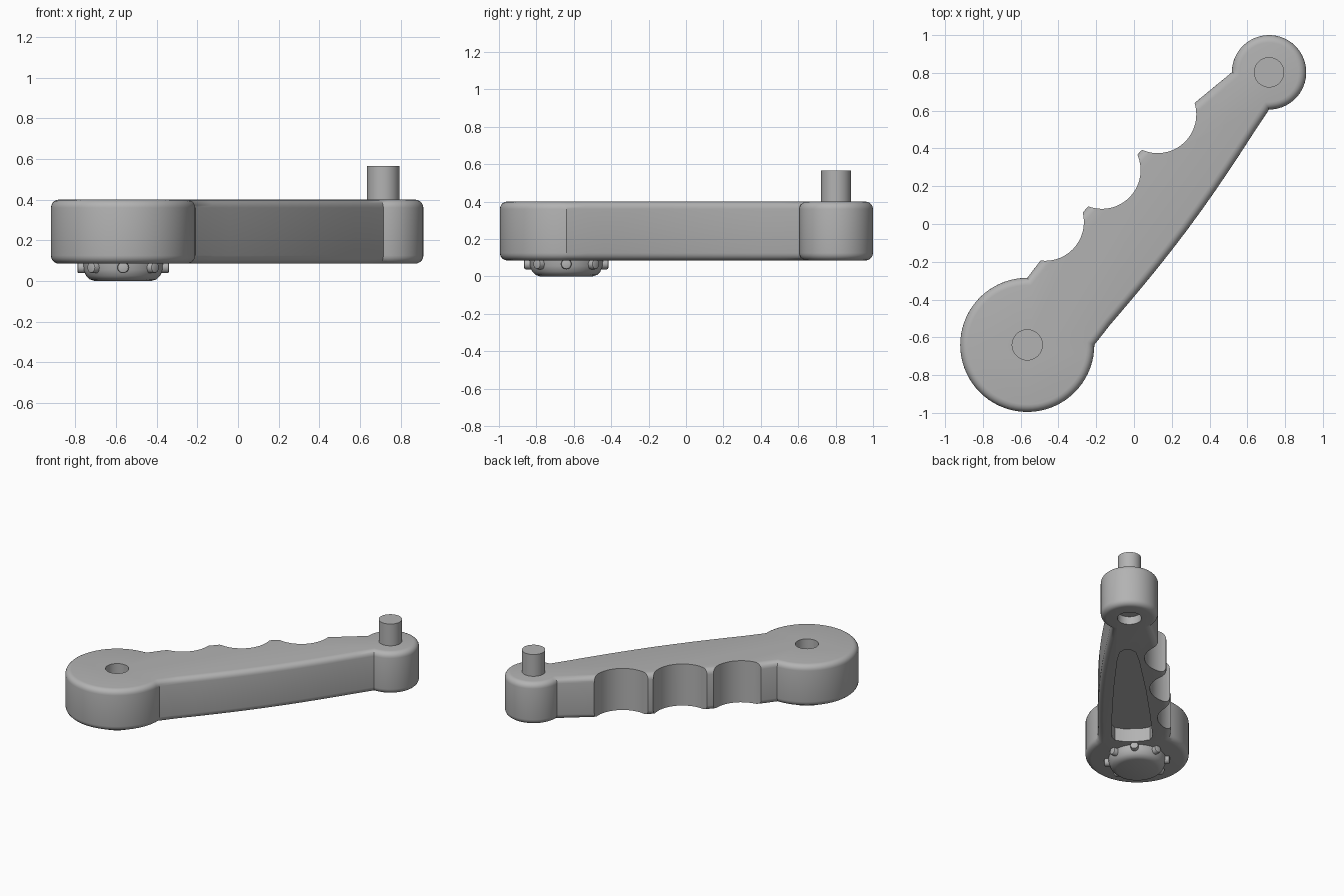
import bpy, bmesh, math
from mathutils import Vector, Matrix

if "Cube" in bpy.data.objects:
    bpy.data.objects.remove(bpy.data.objects["Cube"], do_unlink=True)

BIG, BIG_R = Vector((-0.565, -0.64)), 0.355
SMALL, SMALL_R = Vector((0.715, 0.803)), 0.197
BOTTOM, TOP = 0.085, 0.40

grey = bpy.data.materials.new("plain grey")
grey.use_nodes = True
grey.diffuse_color = (0.45, 0.45, 0.45, 1)
grey.node_tree.nodes["Principled BSDF"].inputs["Base Color"].default_value = grey.diffuse_color


def finish(name, bm):
    bmesh.ops.recalc_face_normals(bm, faces=bm.faces)
    mesh = bpy.data.meshes.new(name)
    bm.to_mesh(mesh)
    bm.free()
    mesh.materials.append(grey)
    ob = bpy.data.objects.new(name, mesh)
    bpy.context.collection.objects.link(ob)
    return ob


def activate(ob):
    bpy.ops.object.select_all(action="DESELECT")
    ob.select_set(True)
    bpy.context.view_layer.objects.active = ob


def smooth(ob):
    activate(ob)
    bpy.ops.object.shade_smooth_by_angle(angle=math.radians(32))


def arc(centre, radius, start, end, steps):
    angles = [math.radians(start + (end - start) * i / steps) for i in range(steps + 1)]
    return [centre + radius * Vector((math.cos(a), math.sin(a))) for a in angles]


def prism(bm, outline, z0, z1):
    base = bm.faces.new([bm.verts.new((p[0], p[1], z0)) for p in outline])
    top = bmesh.ops.extrude_face_region(bm, geom=[base])["geom"]
    moved = [v for v in top if isinstance(v, bmesh.types.BMVert)]
    bmesh.ops.translate(bm, verts=moved, vec=(0, 0, z1 - z0))


def cylinder(bm, centre, radius, z0, z1, steps=40):
    prism(bm, arc(Vector(centre), radius, 0, 360, steps)[:-1], z0, z1)


# Handle body: two round ends joined by a slightly bowed grip
p0, p1 = Vector((-0.21, -0.63)), Vector((0.715, 0.61))
bow = Vector((0.8, -0.6)) * 0.036
grip_front = [p0.lerp(p1, t / 12) + bow * math.sin(math.pi * t / 12) for t in range(1, 12)]
grip_back = [Vector(p) for p in ((0.32, 0.64), (0.035, 0.385), (-0.25, 0.085), (-0.5, -0.2))]
outline = arc(BIG, BIG_R, 90, 360, 54) + grip_front + arc(SMALL, SMALL_R, -90, 180, 40) + grip_back
bm = bmesh.new()
prism(bm, outline, BOTTOM, TOP)
rims = [e for e in bm.edges if abs(e.verts[0].co.z - e.verts[1].co.z) < 1e-5]
bmesh.ops.bevel(bm, geom=rims, offset=0.04, segments=5, profile=0.5, affect="EDGES")
body = finish("handle_body", bm)

# Cutters: finger scallops, pin sockets and the tapered underside pocket
cut = bmesh.new()
for centre in ((-0.47, 0.01), (-0.17, 0.285), (0.125, 0.58)):
    cylinder(cut, centre, 0.205, -0.1, 0.6, 48)
cylinder(cut, BIG, 0.08, TOP - 0.16, 0.6)
cylinder(cut, SMALL, 0.083, -0.1, BOTTOM + 0.06)
along = (SMALL - BIG).normalized()
across = Vector((-along.y, along.x))
half = [(0.24, 0.06), (0.26, 0.12), (0.30, 0.14), (0.6, 0.13), (0.95, 0.11),
        (1.35, 0.075), (1.46, 0.055), (1.5, 0.02)]
pocket = [(s, -w) for s, w in half] + [(s, w) for s, w in reversed(half)]
prism(cut, [BIG + along * s + across * (w - 0.025) for s, w in pocket], -0.1, BOTTOM + 0.10)
cutter = finish("body_cutter", cut)
cutter.hide_render = True

mod = body.modifiers.new("cuts", "BOOLEAN")
mod.operation = "DIFFERENCE"
mod.solver = "EXACT"
mod.object = cutter
activate(body)
bpy.ops.object.modifier_apply(modifier=mod.name)
bpy.data.objects.remove(cutter, do_unlink=True)
smooth(body)

# Pin standing on the small end
bm = bmesh.new()
cylinder(bm, SMALL, 0.08, TOP - 0.05, 0.565)
smooth(finish("pin", bm))

# Round knob under the big end
bm = bmesh.new()
profile = [(0, 0), (0.14, 0), (0.165, 0.008), (0.182, 0.025), (0.195, 0.055), (0.198, 0.1), (0, 0.1)]
verts = [bm.verts.new((BIG.x + r, BIG.y, z)) for r, z in profile]
edges = [bm.edges.new(pair) for pair in zip(verts, verts[1:])]
bmesh.ops.spin(bm, geom=verts + edges, cent=(BIG.x, BIG.y, 0), axis=(0, 0, 1),
               angle=math.tau, steps=48)
bmesh.ops.remove_doubles(bm, verts=bm.verts, dist=1e-4)
smooth(finish("knob", bm))

# Ring of eight radial grip studs
bm = bmesh.new()
for i in range(8):
    place = (Matrix.Translation((BIG.x, BIG.y, 0.066)) @ Matrix.Rotation(i * math.tau / 8, 4, "Z")
             @ Matrix.Translation((0.18, 0, 0)) @ Matrix.Rotation(math.pi / 2, 4, "Y"))
    bmesh.ops.create_cone(bm, cap_ends=True, segments=20, radius1=0.028, radius2=0.028,
                          depth=0.09, matrix=place)
caps = [e for e in bm.edges if any(len(f.verts) > 4 for f in e.link_faces)]
bmesh.ops.bevel(bm, geom=caps, offset=0.008, segments=2, profile=0.5, affect="EDGES")
smooth(finish("knob_studs", bm))
